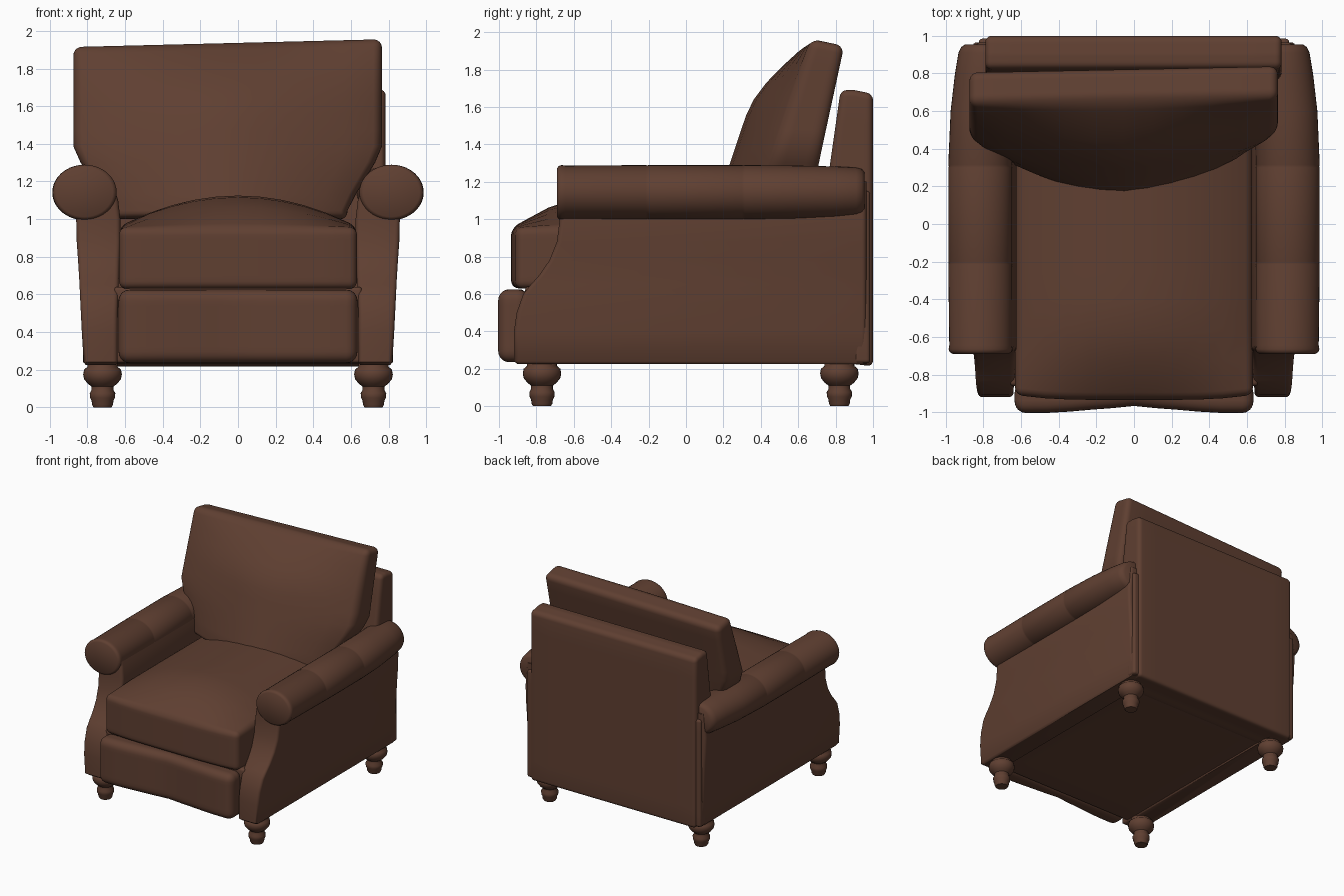
import bpy, bmesh
from math import sin, cos, pi
from mathutils import Vector

if "Cube" in bpy.data.objects:
    bpy.data.objects.remove(bpy.data.objects["Cube"])

leather = bpy.data.materials.new("brown_leather")
leather.use_nodes = True
brown = (0.115, 0.05, 0.031, 1)
leather.diffuse_color = brown
shader = leather.node_tree.nodes["Principled BSDF"]
shader.inputs["Base Color"].default_value = brown
shader.inputs["Roughness"].default_value = 0.6


def clamp(v, lo=0.0, hi=1.0):
    return max(lo, min(hi, v))


def finish(name, bm, angle=40):
    bmesh.ops.recalc_face_normals(bm, faces=bm.faces)
    mesh = bpy.data.meshes.new(name)
    bm.to_mesh(mesh)
    bm.free()
    mesh.materials.append(leather)
    ob = bpy.data.objects.new(name, mesh)
    bpy.context.collection.objects.link(ob)
    bpy.ops.object.select_all(action='DESELECT')
    ob.select_set(True)
    bpy.context.view_layer.objects.active = ob
    bpy.ops.object.shade_smooth_by_angle(angle=angle * pi / 180)
    return ob


def loft(name, rings, angle=40):
    """Skin a list of equal-length point rings and cap both ends."""
    bm = bmesh.new()
    rows = [[bm.verts.new(p) for p in ring] for ring in rings]
    n = len(rows[0])
    for a, b in zip(rows, rows[1:]):
        for i in range(n):
            j = (i + 1) % n
            bm.faces.new((a[i], a[j], b[j], b[i]))
    bm.faces.new(rows[0])
    bm.faces.new(rows[-1])
    return finish(name, bm, angle)


def soft_box(name, low, high, r, deform=None, cells=16, rim=3):
    """Rounded box with a dense grid, optionally reshaped by deform."""
    bm = bmesh.new()
    bmesh.ops.create_cube(bm, size=2)
    bmesh.ops.subdivide_edges(bm, edges=bm.edges[:], cuts=cells - 1, use_grid_fill=True)

    def place(t, a, b):
        k = (t + 1) / 2 * cells
        if k <= rim:
            return a + r * k / rim
        if k >= cells - rim:
            return b - r * (cells - k) / rim
        return a + r + (b - a - 2 * r) * (k - rim) / (cells - 2 * rim)

    for v in bm.verts:
        p = Vector([place(*c) for c in zip(v.co, low, high)])
        core = Vector([clamp(c, a + r, b - r) for c, a, b in zip(p, low, high)])
        d = p - core
        p = core + d.normalized() * r
        v.co = deform(*p) if deform else p
    return finish(name, bm)


def rounded_rect(x0, x1, y0, y1, r, z, side):
    points = []
    corners = ((x1, y1, -1, -1), (x0, y1, 1, -1), (x0, y0, 1, 1), (x1, y0, -1, 1))
    for q, (x, y, sx, sy) in enumerate(corners):
        for k in range(5):
            a = (q + k / 4) * pi / 2
            points.append((side * (x + sx * r + r * cos(a)), y + sy * r + r * sin(a), z))
    return points


# Arms: S-curved side panel (z, front y, inner x, outer x) and scroll roll
panel = [(.225, -.9, .65, .81), (.24, -.92, .64, .82), (.4, -.92, .64, .83),
         (.5, -.905, .64, .835), (.6, -.87, .637, .84), (.65, -.83, .635, .842),
         (.7, -.785, .633, .845), (.78, -.73, .63, .85), (.88, -.69, .625, .857),
         (1, -.675, .625, .86), (1.1, -.67, .637, .85), (1.2, -.665, .67, .84)]
# Roll stations: y, scale, centre x
roll = [(-.69, .88, .815), (-.68, .97, .815), (-.665, 1, .815), (-.645, .98, .815),
        (-.215, 1, .817), (-.207, .985, .817), (-.2, 1, .817), (.3, 1, .817),
        (.307, .985, .817), (.315, 1, .817), (.6, .98, .808), (.8, .95, .79),
        (.91, .91, .778), (.94, .86, .773), (.955, .74, .77)]
for label, side in (("left", 1), ("right", -1)):
    loft(label + "_arm_panel",
         [rounded_rect(x0, x1, y, .965, .025, z, side) for z, y, x0, x1 in panel], 50)
    loft(label + "_arm_roll",
         [[(side * (cx + .17 * s * cos(a)), y, 1.142 + .147 * s * sin(a))
           for a in (2 * pi * i / 40 for i in range(40))] for y, s, cx in roll], 50)

# Turned feet (radius, z)
turning = [(.048, 0), (.056, .015), (.058, .035), (.066, .05), (.068, .075), (.058, .092),
           (.058, .11), (.078, .125), (.098, .15), (.103, .175), (.098, .2), (.08, .215),
           (.08, .24)]
for depth, y in (("front", -.77), ("back", .82)):
    for label, x in (("left", .72), ("right", -.72)):
        loft(depth + "_" + label + "_foot",
             [[(x + r * cos(a), y + r * sin(a), z)
               for a in (2 * pi * i / 24 for i in range(24))] for r, z in turning], 50)

# Seat base
soft_box("seat_base", (-.66, -.86, .235), (.66, .9, .64), .02)


# Footrest panel with a wavy front and a centre seam
def footrest_shape(x, y, z):
    w = clamp((-.86 - y) / .1)
    wave = .015 * (1 + cos(2 * pi * x / 1.05)) - .005
    seam = .008 if abs(x) < .01 else 0
    return Vector((x, y + w * (wave + seam), z))


soft_box("footrest_panel", (-.635, -1, .235), (.635, -.84, .625), .06, footrest_shape)


# Seat cushion with a crowned top
def seat_shape(x, y, z):
    w = clamp((z - .66) / .28)
    crown = .17 * (1 - (x / .64) ** 2) * sin(pi / 2 * clamp((y + .93) / .45))
    front = .03 * (x / .63) ** 4 * clamp(-y)
    return Vector((x, y + front, z + w * crown))


soft_box("seat_cushion", (-.632, -.935, .63), (.632, .75, .955), .04, seat_shape)


# Back frame, leaning slightly at its front
def frame_shape(x, y, z):
    front = clamp((.96 - y) / .13)
    return Vector((x, y - front * .1 * clamp((1.68 - z) / .7), z - .02 * clamp((y - .9) / .1)))


soft_box("back_frame", (-.79, .825, .23), (.785, 1, 1.69), .035, frame_shape)
for label, side in (("left", 1), ("right", -1)):
    soft_box(label + "_back_corner", (min(side * .7, side * .825), .9, .23),
             (max(side * .7, side * .825), .985, 1.15), .02)


# Back cushion: leaning slab, bulging forward toward its lower middle
def back_shape(x, y, z):
    u = (x + .055) / .815
    line = .43 + (z - 1.28) * .335
    bulge = .2 * sin(pi / 2 * clamp(1.7 * (1.94 - z) / .66)) * (1 - min(1, abs(u)) ** 1.6)
    front = 1 - clamp(y / .18)
    squeeze = 1 - .23 * clamp((1.36 - z) / .3)
    new_y = line + y * (1 + .7 * (1.93 - z)) - front * bulge + .02 * x
    top = clamp((z - 1.4) / .5)
    return Vector((-.03 + (x + .03) * squeeze, new_y, z + top * (.025 * x - .2 * y)))


soft_box("back_cushion", (-.875, 0, 1.0), (.765, .18, 1.945), .045, back_shape)
